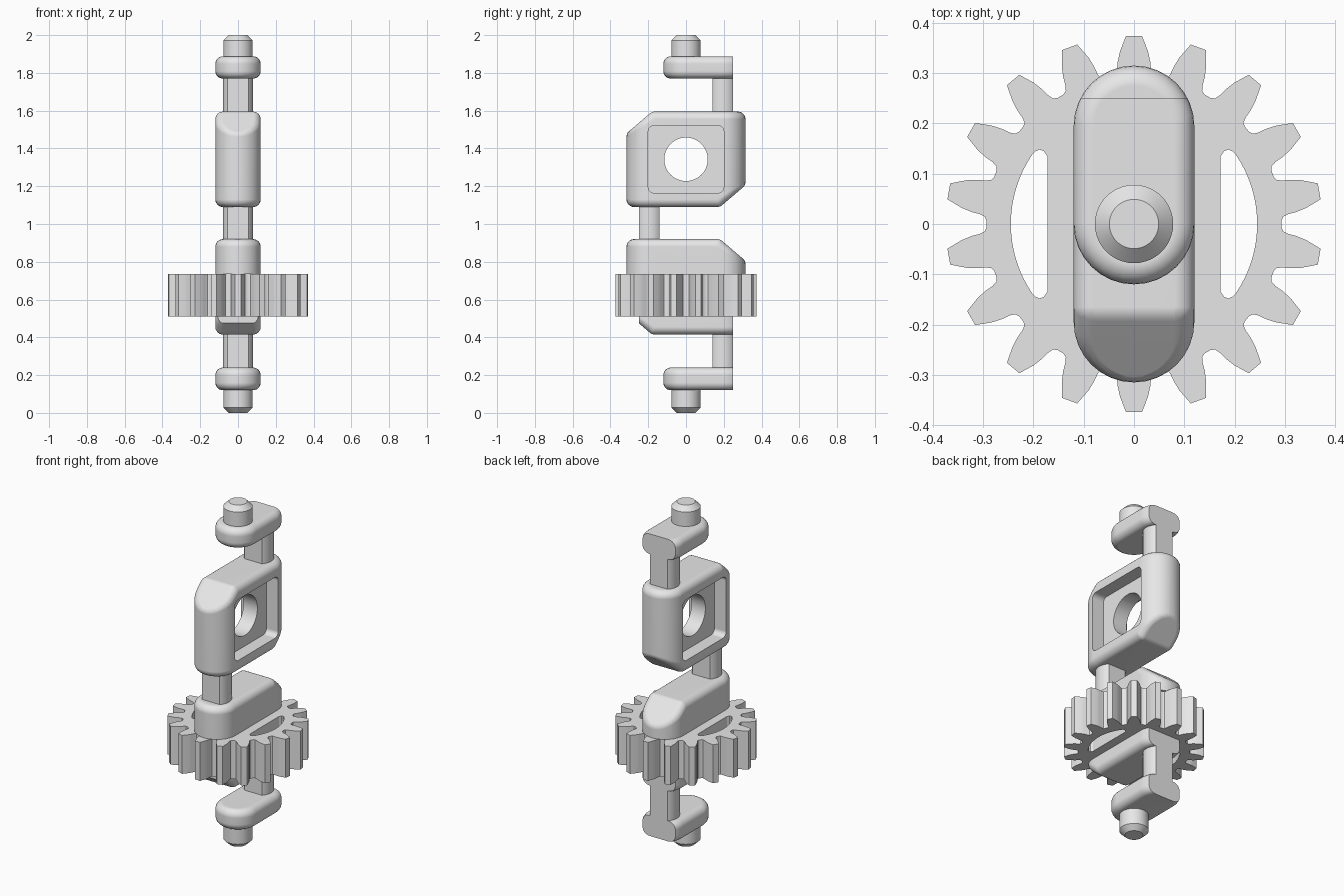
import bpy, bmesh, math
from mathutils import Vector

if "Cube" in bpy.data.objects:
    bpy.data.objects.remove(bpy.data.objects["Cube"], do_unlink=True)

grey = bpy.data.materials.new("light_grey")
grey.use_nodes = True
grey.diffuse_color = (0.8, 0.8, 0.8, 1)
grey.node_tree.nodes["Principled BSDF"].inputs["Base Color"].default_value = (0.8, 0.8, 0.8, 1)

FILLET = 0.04     # rounding on blocks and webs
END = 0.195       # centre of the rounded block ends
FLAT = 0.25       # everything below the gear is trimmed flat here


def make(name, bm):
    bmesh.ops.recalc_face_normals(bm, faces=bm.faces)
    me = bpy.data.meshes.new(name)
    bm.to_mesh(me)
    bm.free()
    me.materials.append(grey)
    ob = bpy.data.objects.new(name, me)
    bpy.context.collection.objects.link(ob)
    return ob


def activate(ob):
    bpy.ops.object.select_all(action='DESELECT')
    ob.select_set(True)
    bpy.context.view_layer.objects.active = ob


def prism(name, loops, lo, hi, axis='Z'):
    """Extrude outlines (first outer, rest holes) along Z or X."""
    bm = bmesh.new()
    for loop in loops:
        vs = [bm.verts.new((u, v, lo)) for u, v in loop]
        for i, v in enumerate(vs):
            bm.edges.new((v, vs[(i + 1) % len(vs)]))
    bmesh.ops.triangle_fill(bm, use_beauty=True, edges=bm.edges[:], normal=(0, 0, 1))
    ext = bmesh.ops.extrude_face_region(bm, geom=bm.faces[:])
    bmesh.ops.translate(bm, vec=(0, 0, hi - lo),
                        verts=[g for g in ext["geom"] if isinstance(g, bmesh.types.BMVert)])
    if axis == 'X':
        for v in bm.verts:
            v.co = Vector((v.co.z, v.co.x, v.co.y))
    return make(name, bm)


def capsule(r, y0, y1, cap=None, n=8):
    """Capsule outline along y; cap trims the ends flat at that distance."""
    a = math.pi / 2 if cap is None else math.asin(cap / r)
    pts = []
    for start, end, cy in ((-a, 0, y0), (0, a, y1),
                           (math.pi - a, math.pi, y1), (math.pi, math.pi + a, y0)):
        for i in range(n + 1):
            t = start + (end - start) * i / n
            p = Vector((r * math.cos(t), cy + r * math.sin(t)))
            if not pts or min((p - pts[-1]).length, (p - pts[0]).length) > 1e-5:
                pts.append(p)
    return pts


def rounded_rect(cy, cz, hy, hz, r, n=6):
    pts = []
    for k, (sy, sz) in enumerate(((1, 1), (-1, 1), (-1, -1), (1, -1))):
        for i in range(n + 1):
            t = math.pi / 2 * (k + i / n)
            pts.append((cy + sy * (hy - r) + r * math.cos(t), cz + sz * (hz - r) + r * math.sin(t)))
    return pts


def rounded_body(name, y0, y1, z0, z1, chamfers=()):
    """Capsule block with every edge filleted: a smaller core swept by a ball."""
    core = bmesh.new()
    outline = capsule(0.12 - FILLET, y0, y1)
    rings = [[core.verts.new((x, y, z)) for x, y in outline] for z in (z0 + FILLET, z1 - FILLET)]
    core.faces.new(rings[0])
    core.faces.new(rings[1])
    for i in range(len(outline)):
        j = (i + 1) % len(outline)
        core.faces.new((rings[0][i], rings[0][j], rings[1][j], rings[1][i]))
    for co, no in chamfers:
        no = Vector(no).normalized()
        bmesh.ops.bisect_plane(core, geom=core.verts[:] + core.edges[:] + core.faces[:],
                               plane_co=Vector(co) - no * FILLET, plane_no=no, clear_outer=True)
    ball = [Vector((0, 0, FILLET)), Vector((0, 0, -FILLET))]
    for lat in range(-75, 76, 15):
        for k in range(32):
            t, p = math.tau * k / 32, math.radians(lat)
            ball.append(FILLET * Vector((math.cos(p) * math.cos(t), math.cos(p) * math.sin(t), math.sin(p))))
    bm = bmesh.new()
    for v in core.verts:
        for b in ball:
            bm.verts.new(v.co + b)
    core.free()
    bmesh.ops.remove_doubles(bm, verts=bm.verts[:], dist=1e-5)
    bmesh.ops.convex_hull(bm, input=bm.verts[:])
    bmesh.ops.delete(bm, geom=[v for v in bm.verts if not v.link_faces], context='VERTS')
    bmesh.ops.remove_doubles(bm, verts=bm.verts[:], dist=2e-4)
    bmesh.ops.dissolve_limit(bm, angle_limit=math.radians(0.5), verts=bm.verts[:], edges=bm.edges[:])
    return make(name, bm)


def cut(ob, cutters):
    activate(ob)
    for c in cutters:
        c.hide_render = True
        m = ob.modifiers.new("cut", 'BOOLEAN')
        m.operation, m.solver, m.object = 'DIFFERENCE', 'EXACT', c
        bpy.ops.object.modifier_apply(modifier=m.name)
        bpy.data.objects.remove(c, do_unlink=True)


def end_trim(side, z0, z1):
    y0, y1 = sorted((side * FLAT, side * 0.5))
    return prism("trim_cutter", [[(-0.3, y0), (0.3, y0), (0.3, y1), (-0.3, y1)]], z0, z1)


def window_cutters(cz, hy):
    hole = [(0.115 * math.cos(math.tau * i / 48), cz + 0.115 * math.sin(math.tau * i / 48)) for i in range(48)]
    rect = rounded_rect(0, cz, hy, 0.178, 0.03)
    return [prism("recess_cutter", [rect], 0.045, 0.3, 'X'),
            prism("recess_cutter", [rect], -0.3, -0.045, 'X'),
            prism("hole_cutter", [hole], -0.3, 0.3, 'X')]


def chamfer_pair(z0, z1, top_side):
    """Opposite slanted corners: one on top, one underneath."""
    s = top_side
    return [((0, s * 0.18, z1), (0, s * 0.115, 0.135)),
            ((0, -s * 0.18, z0), (0, -s * 0.115, -0.135))]


parts = []

# Two windowed blocks
upper = rounded_body("upper_block", -END, END, 1.09, 1.595, chamfer_pair(1.09, 1.595, -1))
cut(upper, window_cutters(1.3425, 0.2))
lower = rounded_body("lower_block", -END, END, 0.415, 0.92, chamfer_pair(0.415, 0.92, 1))
cut(lower, window_cutters(0.6675, 0.163) + [end_trim(s, 0.2, 0.735) for s in (-1, 1)])
parts += [upper, lower]

# End webs, trimmed flat at the back
for name, z0, z1 in (("bottom_web", 0.12, 0.24), ("top_web", 1.77, 1.888)):
    web = rounded_body(name, 0, END, z0, z1)
    cut(web, [end_trim(1, z0 - 0.1, z1 + 0.1)])
    parts.append(web)

# Offset crank pins with flats front and back
for name, cy, z0, z1 in (("lower_crank_pin", END, 0.2, 0.45),
                         ("middle_crank_pin", -END, 0.89, 1.12),
                         ("upper_crank_pin", END, 1.56, 1.8)):
    parts.append(prism(name, [capsule(0.079, cy, cy, 0.055)], z0, z1))

# Chamfered end journals
for name, zin, zmid, ztip in (("bottom_journal", 0.15, 0.028, 0), ("top_journal", 1.86, 1.972, 2)):
    bm = bmesh.new()
    rings = [[bm.verts.new((r * math.cos(math.tau * i / 40), r * math.sin(math.tau * i / 40), z))
              for i in range(40)] for r, z in ((0.078, zin), (0.078, zmid), (0.049, ztip))]
    bm.faces.new(rings[0])
    bm.faces.new(rings[2])
    for a, b in zip(rings, rings[1:]):
        for i in range(40):
            j = (i + 1) % 40
            bm.faces.new((a[i], a[j], b[j], b[i]))
    parts.append(make(name, bm))

# Gear: 18 teeth, a trimmed capsule bore and two crescent slots
tooth = [(0.044, 0.290), (0.037, 0.295), (0.034, 0.305), (0.0325, 0.322), (0.028, 0.343), (0.016, 0.374)]
flank = [(-x, y) for x, y in tooth] + tooth[::-1]
teeth = []
for k in range(18):
    c, s = math.cos(-k * math.tau / 18), math.sin(-k * math.tau / 18)
    teeth += [(x * c - y * s, x * s + y * c) for x, y in flank]
slot = [(0.245 * math.cos(math.radians(a)), 0.245 * math.sin(math.radians(a))) for a in range(-34, 35, 4)]
slot += [(0.197, 0.144), (0.188, 0.148), (0.179, 0.145), (0.172, 0.134),
         (0.172, -0.134), (0.179, -0.145), (0.188, -0.148), (0.197, -0.144)]
bore = capsule(0.1195, -END, END, 0.0545)
parts.append(prism("gear", [teeth, bore, slot, [(-x, y) for x, y in slot]], 0.51, 0.735))

# Smooth shading with crisp edges
for ob in parts:
    activate(ob)
    bpy.ops.object.shade_smooth_by_angle(angle=math.radians(28))
    m = ob.modifiers.new("weighted_normals", 'WEIGHTED_NORMAL')
    m.keep_sharp = True
